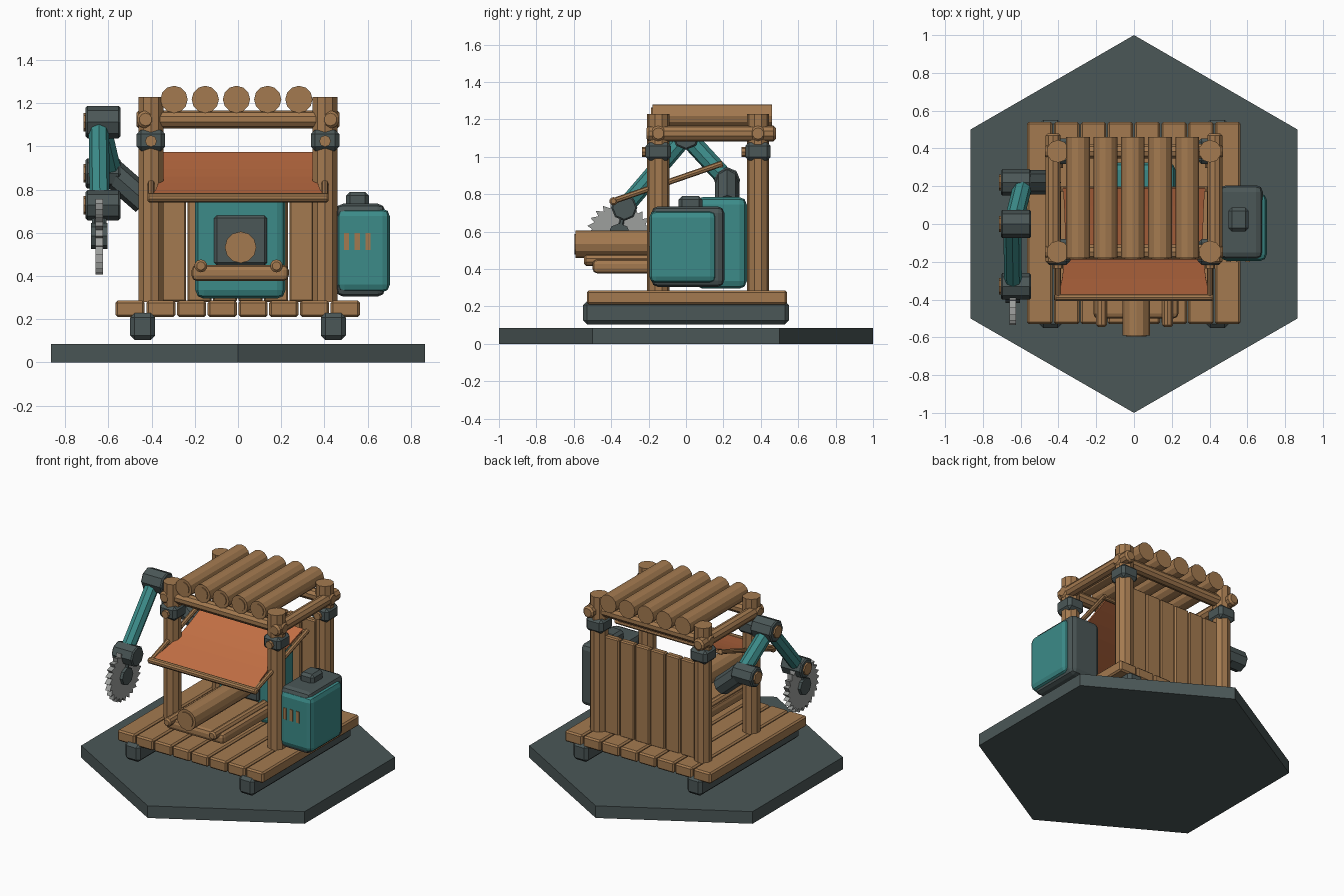
import bpy, bmesh, math
from mathutils import Vector

if "Cube" in bpy.data.objects:
    bpy.data.objects.remove(bpy.data.objects["Cube"])


def material(name, rgb):
    m = bpy.data.materials.new(name)
    m.diffuse_color = (*rgb, 1)
    m.use_nodes = True
    m.node_tree.nodes["Principled BSDF"].inputs["Base Color"].default_value = m.diffuse_color
    return m


WOOD = material("wood", (0.37, 0.195, 0.08))
CLOTH = material("orange_cloth", (0.56, 0.165, 0.06))
TEAL = material("teal_paint", (0.045, 0.26, 0.25))
IRON = material("dark_iron", (0.07, 0.095, 0.095))
STEEL = material("saw_steel", (0.34, 0.35, 0.34))


def finish(name, bm, mat, bevel=0.0, segments=1):
    bmesh.ops.recalc_face_normals(bm, faces=bm.faces)
    mesh = bpy.data.meshes.new(name)
    bm.to_mesh(mesh)
    bm.free()
    mesh.materials.append(mat)
    ob = bpy.data.objects.new(name, mesh)
    bpy.context.collection.objects.link(ob)
    if bevel:
        mod = ob.modifiers.new("bevel", 'BEVEL')
        mod.width, mod.segments = bevel, segments
        mod.limit_method, mod.angle_limit = 'ANGLE', math.radians(50)
    return ob


def box(name, x, y, z, mat, bevel=0.0, segments=1):
    """Box from (min, max) ranges."""
    bm = bmesh.new()
    bmesh.ops.create_cube(bm, size=1)
    for v in bm.verts:
        v.co = [a + (c + 0.5) * (b - a) for c, (a, b) in zip(v.co, (x, y, z))]
    return finish(name, bm, mat, bevel, segments)


def rod(name, a, b, r, mat, sides=10, bevel=0.0, r2=None):
    """Many-sided rod between two points."""
    a, b = Vector(a), Vector(b)
    bm = bmesh.new()
    bmesh.ops.create_cone(bm, cap_ends=True, segments=sides, radius1=r,
                          radius2=r2 or r, depth=(b - a).length)
    ob = finish(name, bm, mat, bevel)
    ob.location = (a + b) / 2
    ob.rotation_mode = 'QUATERNION'
    ob.rotation_quaternion = (b - a).to_track_quat('Z', 'Y')
    return ob


# Hexagonal ground slab
bm = bmesh.new()
bmesh.ops.create_cone(bm, cap_ends=True, segments=6, radius1=1, radius2=1, depth=0.085)
for v in bm.verts:
    v.co.z += 0.0425
# make sure a corner points along y
if max(v.co.y for v in bm.verts) < 0.95:
    for v in bm.verts:
        v.co.x, v.co.y = -v.co.y, v.co.x
finish("hex_base", bm, IRON)

# Skids and deck planks
for s in (-1, 1):
    cx = s * 0.442
    box("skid", (cx - 0.058, cx + 0.058), (-0.55, 0.55), (0.105, 0.228), IRON, 0.02)
for i in range(8):
    x = -0.567 + i * 0.1423
    box("deck_plank", (x, x + 0.135), (-0.53, 0.54), (0.21, 0.286), WOOD, 0.01)

# Corner posts with iron collars and bolts
for sx in (-1, 1):
    for y in (-0.148, 0.385):
        x = sx * 0.403
        rod("post", (x, y, 0.28), (x, y, 1.228), 0.06, WOOD, 10)
        box("post_collar", (x - 0.066, x + 0.066), (y - 0.068, y + 0.068), (0.98, 1.077), IRON, 0.02)
        rod("collar_bolt", (x, y - 0.06, 1.025), (x, y - 0.088, 1.025), 0.027, WOOD, 8)

# Roof frame beams and roof logs
for y in (-0.148, 0.385):
    rod("cross_beam", (-0.47, y, 1.125), (0.47, y, 1.125), 0.041, WOOD, 10, 0.01)
for s in (-1, 1):
    rod("side_beam", (s * 0.428, -0.21, 1.125), (s * 0.428, 0.48, 1.125), 0.042, WOOD, 10, 0.012)
for i in range(5):
    x = -0.296 + i * 0.1445
    rod("roof_log", (x, -0.18, 1.218), (x, 0.46, 1.218), 0.063, WOOD, 12)
    rod("log_end_ring", (x, -0.178, 1.218), (x, -0.186, 1.218), 0.045, WOOD, 12)

# Back wall planks
for i in range(6):
    x = -0.352 + i * 0.118
    box("wall_plank", (x, x + 0.112), (0.36, 0.405), (0.28, 0.955), WOOD, 0.008)

# Awning cloth, a gently sagging sheet with waisted sides
bm = bmesh.new()
rows = []
NY, NX = 6, 6
for j in range(NY + 1):
    t = j / NY
    half = 0.365 + 0.035 * abs(2 * t - 1) ** 2 * (1 if t < 0.5 else 0.3)
    rows.append([bm.verts.new((half * (2 * i / NX - 1), -0.385 + 0.575 * t,
                               0.768 + 0.2 * t - 0.012 * math.sin(math.pi * t)))
                 for i in range(NX + 1)])
for r0, r1 in zip(rows, rows[1:]):
    for i in range(NX):
        bm.faces.new((r0[i], r0[i + 1], r1[i + 1], r1[i]))
cloth = finish("awning_cloth", bm, CLOTH)
thick = cloth.modifiers.new("thickness", 'SOLIDIFY')
thick.thickness, thick.offset = 0.012, 0

# Awning frame rods
rod("awning_front_rod", (-0.42, -0.388, 0.763), (0.42, -0.388, 0.763), 0.022, WOOD, 10, 0.008)
rod("awning_back_rod", (-0.41, 0.185, 0.955), (0.41, 0.185, 0.955), 0.014, WOOD, 8)
for s in (-1, 1):
    rod("awning_side_rod", (s * 0.402, -0.39, 0.763), (s * 0.402, 0.195, 0.965), 0.016, WOOD, 8)

# Sawmill machine with feed plate
box("machine_body", (-0.198, 0.22), (0.05, 0.325), (0.295, 0.785), TEAL, 0.04, 2)
box("machine_feed_plate", (-0.11, 0.135), (0.03, 0.08), (0.45, 0.68), IRON, 0.012)

# Feed table, rails and the log being cut
box("feed_table", (-0.215, 0.235), (-0.5, 0.06), (0.377, 0.452), WOOD, 0.025, 2)
for x in (-0.172, 0.178):
    rod("feed_rail", (x, -0.545, 0.447), (x, 0.05, 0.447), 0.03, WOOD, 10, 0.01)
rod("feed_log", (0.012, -0.59, 0.533), (0.012, 0.05, 0.533), 0.073, WOOD, 12)
rod("feed_log_end", (0.012, -0.588, 0.533), (0.012, -0.596, 0.533), 0.055, WOOD, 12)

# Side generator: iron shell, teal casing, cap and vents
box("generator_shell", (0.452, 0.682), (-0.185, 0.205), (0.305, 0.735), IRON, 0.035, 2)
box("generator_casing", (0.458, 0.703), (-0.196, 0.162), (0.325, 0.712), TEAL, 0.035, 2)
box("generator_cap", (0.5, 0.607), (-0.04, 0.087), (0.715, 0.79), IRON, 0.018)
for x in (0.502, 0.552, 0.602):
    box("generator_vent", (x - 0.012, x + 0.012), (-0.2, -0.192), (0.52, 0.6), WOOD)

# Folding arm: joints, bolts and links
shoulder, elbow, wrist = (-0.63, 0.22, 0.875), (-0.63, 0.0, 1.113), (-0.63, -0.33, 0.728)
for name, (x, y, z), r in (("shoulder_joint", shoulder, 0.07), ("elbow_joint", elbow, 0.075),
                           ("wrist_joint", wrist, 0.07)):
    rod(name, (-0.705, y, z), (-0.545, y, z), r, IRON, 8, 0.008)
    rod(name + "_bolt", (-0.716, y, z), (-0.7, y, z), 0.043, WOOD, 8)
rod("arm_mount", (-0.59, 0.22, 0.885), (-0.43, 0.22, 0.745), 0.065, IRON, 8)
rod("upper_arm", (-0.585, 0.22, 0.875), (-0.64, 0.0, 1.113), 0.05, TEAL, 8)
rod("forearm", (-0.645, 0.0, 1.113), (-0.64, -0.33, 0.728), 0.047, TEAL, 8)

# Saw blade with slanted teeth, hub and bracket
SX, SY, SZ, TEETH = -0.642, -0.357, 0.585, 24
bm = bmesh.new()
ring = []
for i in range(TEETH):
    for frac, r in ((0.0, 0.177), (0.25, 0.148)):
        a = 2 * math.pi * (i + frac) / TEETH
        ring.append(bm.verts.new((SX - 0.018, SY + r * math.cos(a), SZ + r * math.sin(a))))
face = bm.faces.new(ring)
out = bmesh.ops.extrude_face_region(bm, geom=[face])
for v in out["geom"]:
    if isinstance(v, bmesh.types.BMVert):
        v.co.x += 0.036
finish("saw_blade", bm, STEEL)
rod("saw_hub", (SX - 0.038, SY, SZ), (SX + 0.038, SY, SZ), 0.06, IRON, 8)
for s in (-1, 1):
    rod("saw_bracket", (SX + s * 0.022, -0.335, 0.7), (SX + s * 0.022, SY, SZ), 0.013, IRON, 6)
